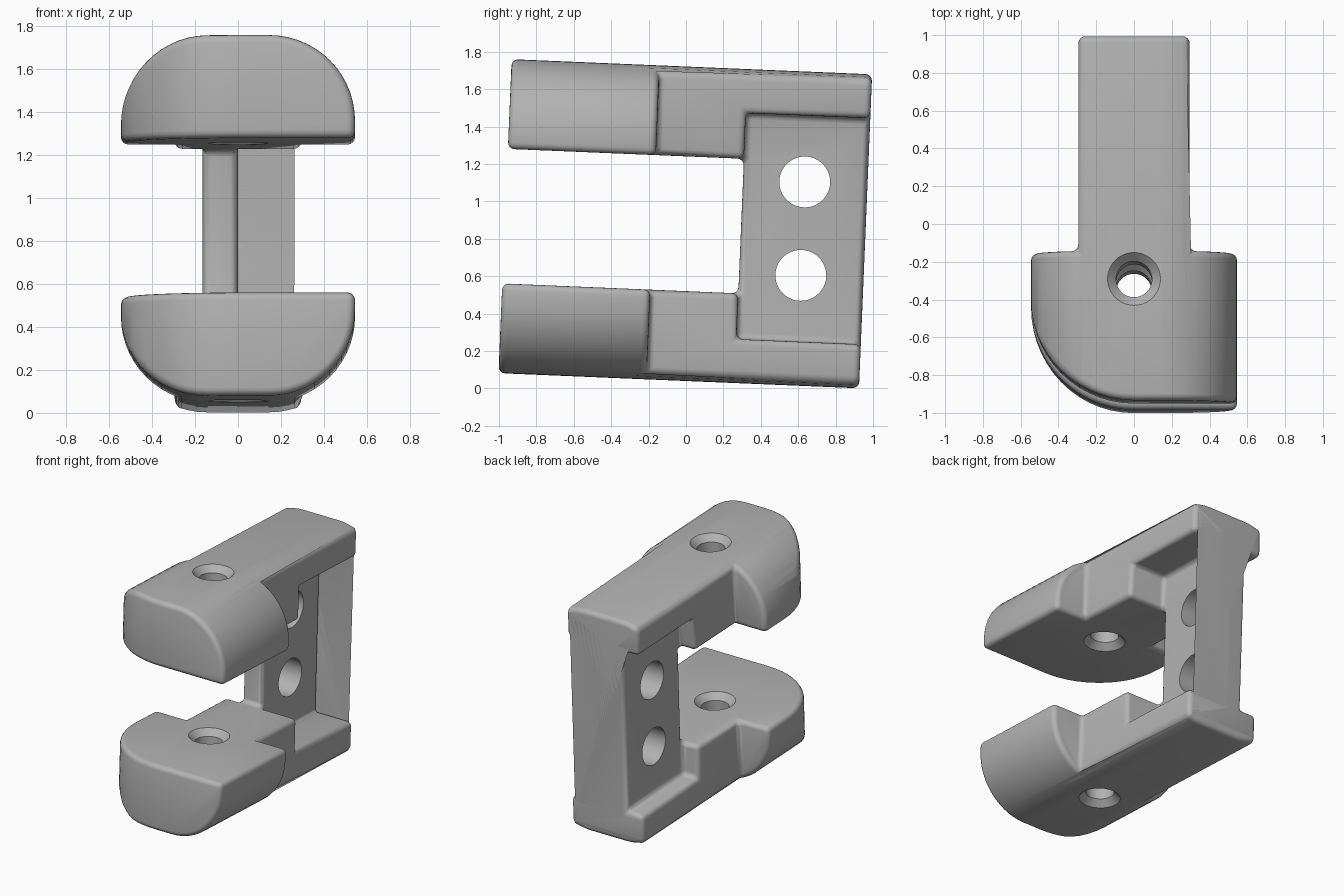
import bpy, bmesh
from math import sin, cos, pi, radians
from mathutils import Vector, Matrix

cube = bpy.data.objects.get("Cube")
if cube:
    bpy.data.objects.remove(cube)

TILT = 2.4
MID = 0.88            # height of the mirror plane between the jaws
HALF = 0.84           # half of the full height
GAP = 0.36            # half of the opening between the jaws
FLANGE = 0.605        # half distance between the rear flanges
FRONT, SHOULDER, STEP, BACK = -1.005, -0.213, 0.258, 0.924
WIDE, NARROW = 0.545, 0.295

grey = bpy.data.materials.new("plain_grey")
grey.use_nodes = True
colour = (0.45, 0.45, 0.45, 1)
grey.diffuse_color = colour
grey.node_tree.nodes["Principled BSDF"].inputs["Base Color"].default_value = colour


def add_object(name, bm):
    bmesh.ops.recalc_face_normals(bm, faces=bm.faces)
    mesh = bpy.data.meshes.new(name)
    bm.to_mesh(mesh)
    bm.free()
    mesh.materials.append(grey)
    obj = bpy.data.objects.new(name, mesh)
    bpy.context.collection.objects.link(obj)
    return obj


def prism(name, points, axis, low, high):
    """Extrude a flat outline along one axis."""
    def place(a, b, h):
        return {"x": (h, a, b), "y": (a, h, b), "z": (a, b, h)}[axis]
    bm = bmesh.new()
    face = bm.faces.new([bm.verts.new(place(a, b, low)) for a, b in points])
    out = bmesh.ops.extrude_face_region(bm, geom=[face])
    verts = [g for g in out["geom"] if isinstance(g, bmesh.types.BMVert)]
    bmesh.ops.translate(bm, verts=verts, vec=Vector(place(0, 0, high - low)))
    return add_object(name, bm)


def arc(cx, cy, r, start, steps=14):
    """Quarter circle, counter-clockwise from the start angle."""
    return [(cx + r * cos(radians(start) + pi / 2 * i / steps),
             cy + r * sin(radians(start) + pi / 2 * i / steps)) for i in range(steps + 1)]


def cone(name, r1, r2, depth, matrix):
    bm = bmesh.new()
    bmesh.ops.create_cone(bm, cap_ends=True, segments=48, radius1=r1, radius2=r2,
                          depth=depth, matrix=matrix)
    return add_object(name, bm)


def apply_modifier(obj, mod):
    bpy.context.view_layer.objects.active = obj
    bpy.ops.object.modifier_apply(modifier=mod.name)


def combine(obj, tool, operation):
    mod = obj.modifiers.new(operation, "BOOLEAN")
    mod.operation, mod.solver, mod.object = operation, "EXACT", tool
    apply_modifier(obj, mod)
    bpy.data.objects.remove(tool)


# Jaws and flanges: rounded front outline cut by the plan and the side outline
r = 0.4
dx, dz = WIDE - r, HALF - r
front_outline = (arc(dx, MID + dz, r, 0) + arc(-dx, MID + dz, r, 90)
                 + arc(-dx, MID - dz, r, 180) + arc(dx, MID - dz, r, 270))
body = prism("clamp_body", front_outline, "y", FRONT - 0.1, BACK + 0.1)

plan = arc(0, FRONT + WIDE, WIDE, 180) + [
    (WIDE, FRONT), (WIDE, SHOULDER), (NARROW, SHOULDER), (NARROW, BACK),
    (-NARROW, BACK), (-NARROW, SHOULDER), (-WIDE, SHOULDER)]
combine(body, prism("plan_cutter", plan, "z", -1, 3), "INTERSECT")

upper = [(FRONT - 0.2, GAP), (STEP, GAP), (STEP, FLANGE), (BACK + 0.2, FLANGE)]
opening = [(y, MID + z) for y, z in upper] + [(y, MID - z) for y, z in reversed(upper)]
combine(body, prism("opening_cutter", opening, "x", -1, 1), "DIFFERENCE")

# Upright web joining the flanges
web = [(-0.165, STEP), (0, STEP), (0, BACK), (-0.165, BACK)]
combine(body, prism("web", web, "z", MID - 0.7, MID + 0.7), "UNION")

# Clean flat areas, then round the edges
bm = bmesh.new()
bm.from_mesh(body.data)
bmesh.ops.remove_doubles(bm, verts=bm.verts, dist=0.0005)
bmesh.ops.dissolve_limit(bm, angle_limit=radians(0.5), verts=bm.verts, edges=bm.edges)
bm.to_mesh(body.data)
bm.free()
bevel = body.modifiers.new("rounded_edges", "BEVEL")
bevel.width, bevel.segments = 0.035, 4
bevel.limit_method, bevel.angle_limit = "ANGLE", radians(32)
bevel.use_clamp_overlap = False
apply_modifier(body, bevel)

# Round holes through the web
for side in (-1, 1):
    place = Matrix.Translation((-0.08, 0.588, MID + side * 0.25)) @ Matrix.Rotation(pi / 2, 4, "Y")
    combine(body, cone("web_hole", 0.136, 0.136, 0.4, place), "DIFFERENCE")

# Countersunk bolt holes through both jaws
hole_y = -0.363
combine(body, cone("bolt_hole", 0.095, 0.095, 3, Matrix.Translation((0, hole_y, MID))), "DIFFERENCE")
for level, up in ((HALF, 1), (GAP, -1), (-GAP, 1), (-HALF, -1)):
    place = Matrix.Translation((0, hole_y, MID + level))
    radii = (0.09, 0.19) if up > 0 else (0.19, 0.09)
    combine(body, cone("countersink", *radii, 0.1, place), "DIFFERENCE")

# Lean the whole part and shade it
body.data.transform(Matrix.Rotation(radians(-TILT), 4, "X"))
bpy.ops.object.select_all(action="DESELECT")
body.select_set(True)
bpy.context.view_layer.objects.active = body
bpy.ops.object.shade_smooth_by_angle(angle=radians(30))
